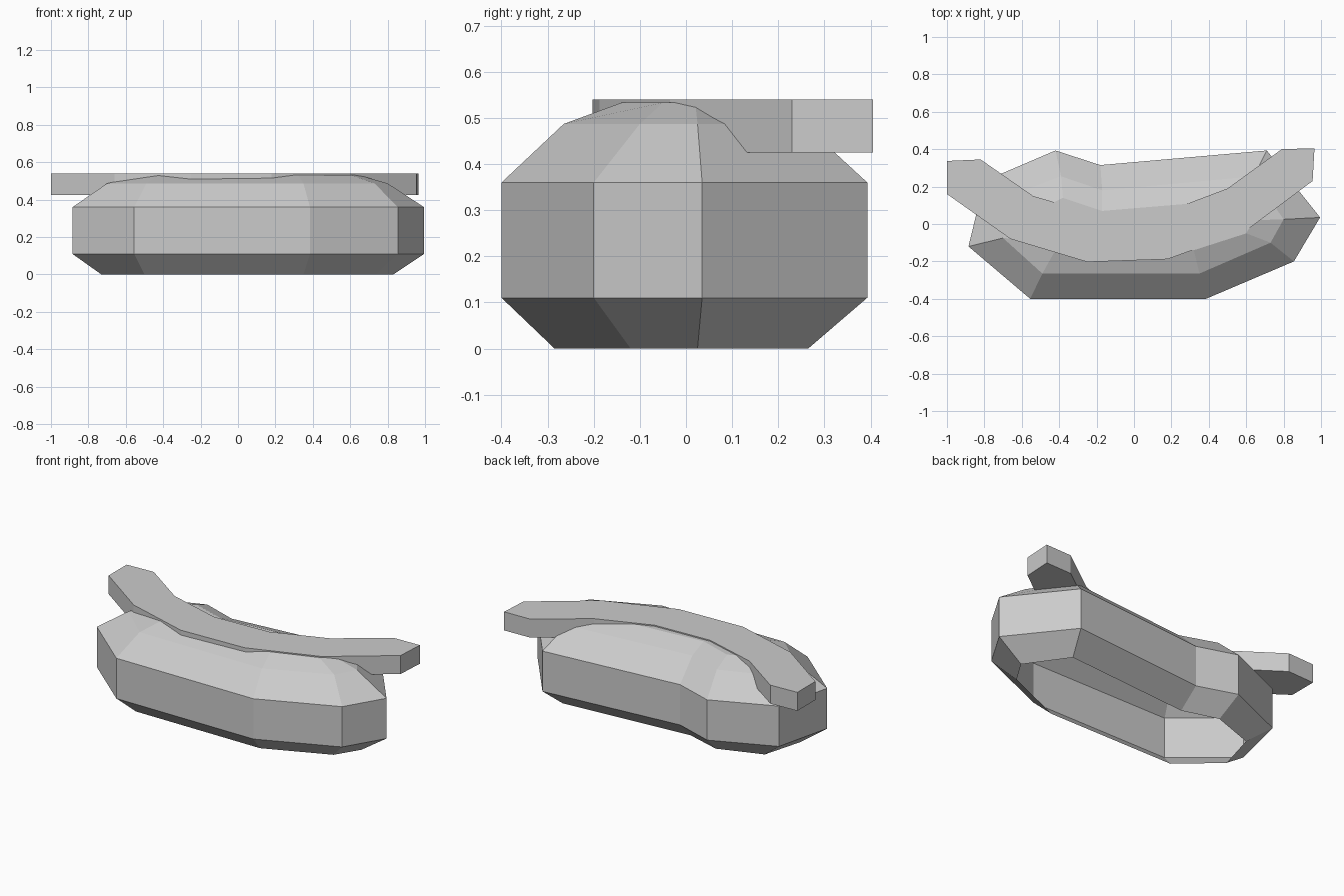
import bpy
import bmesh

if "Cube" in bpy.data.objects:
    bpy.data.objects.remove(bpy.data.objects["Cube"])

GREY = (0.6, 0.6, 0.6, 1.0)
grey = bpy.data.materials.new("light_grey")
grey.diffuse_color = GREY
grey.use_nodes = True
bsdf = next(n for n in grey.node_tree.nodes if n.type == "BSDF_PRINCIPLED")
bsdf.inputs["Base Color"].default_value = GREY
bsdf.inputs["Roughness"].default_value = 0.8


def loft(name, layers, cap_bottom=True):
    """Join stacked (outline, height) layers, lowest first, into one object."""
    bm = bmesh.new()
    rings = [[bm.verts.new((x, y, z)) for x, y in outline] for outline, z in layers]
    for low, high in zip(rings, rings[1:]):
        for i in range(len(low)):
            j = (i + 1) % len(low)
            bm.faces.new((low[i], low[j], high[j], high[i]))
    bm.faces.new(rings[-1])
    if cap_bottom:
        bm.faces.new(rings[0][::-1])
    mesh = bpy.data.meshes.new(name)
    bm.to_mesh(mesh)
    bm.free()
    mesh.materials.append(grey)
    obj = bpy.data.objects.new(name, mesh)
    bpy.context.collection.objects.link(obj)
    return obj


# Bun: curved nine-sided shell, bevelled above and below, open underneath
foot = [(-.73, -.08), (-.5, -.285), (.35, -.285), (.74, -.12), (.83, .025),
        (.66, .265), (-.17, .2), (-.39, .265), (-.66, .17)]
wall = [(-.885, -.12), (-.555, -.4), (.385, -.4), (.855, -.2), (.995, .035),
        (.71, .393), (-.18, .315), (-.42, .393), (-.8, .23)]
shoulder = [(-.7, -.075), (-.49, -.265), (.35, -.265), (.73, -.1), (.8, .025),
            (.64, .255), (-.17, .18), (-.39, .255), (-.64, .16)]
crown = [(-.48, -.09), (-.42, -.14), (.32, -.14), (.6, -.05), (.64, .02),
         (.55, .13), (-.17, .07), (-.38, .14), (-.5, .08)]
loft("bun", [(foot, 0), (wall, .11), (wall, .36), (shoulder, .487), (crown, .533)],
     cap_bottom=False)

# Filling: flat bent strip lying across the top
strip = [(-1, .16), (-.66, -.08), (-.25, -.203), (.18, -.188), (.6, -.035),
         (.955, .23), (.965, .405), (.79, .4), (.5, .19), (.17, .065),
         (-.2, .05), (-.54, .15), (-.82, .345), (-1, .337)]
loft("filling_strip", [(strip, .425), (strip, .54)])
